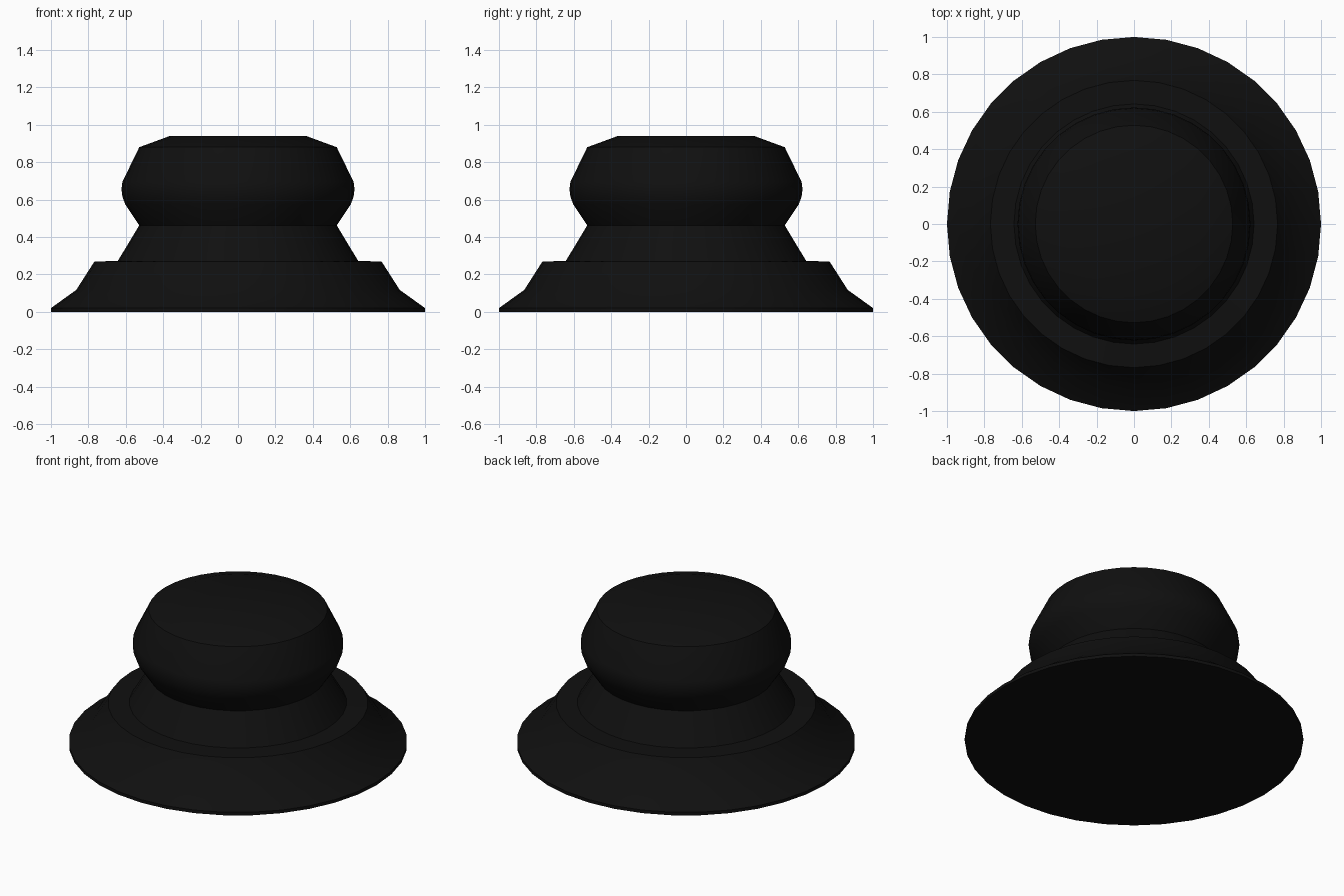
import bpy, bmesh, math

if "Cube" in bpy.data.objects:
    bpy.data.objects.remove(bpy.data.objects["Cube"])

SIDES = 36

# Half profile of the knob (radius, height), from base to top
PROFILE = [
    (1.0, 0.0), (1.0, 0.02), (0.865, 0.117), (0.768, 0.268),
    (0.642, 0.273), (0.528, 0.462), (0.603, 0.575), (0.618, 0.615),
    (0.623, 0.655), (0.618, 0.695), (0.528, 0.88), (0.362, 0.941),
]


def lathe(name, profile):
    bm = bmesh.new()
    rings = []
    for r, z in profile:
        rings.append([bm.verts.new((r * math.cos(2 * math.pi * i / SIDES),
                                    r * math.sin(2 * math.pi * i / SIDES), z))
                      for i in range(SIDES)])
    # Side walls
    for a, b in zip(rings, rings[1:]):
        for i in range(SIDES):
            j = (i + 1) % SIDES
            bm.faces.new((a[i], a[j], b[j], b[i]))
    # Closed underside and top
    bm.faces.new(rings[0][::-1])
    bm.faces.new(rings[-1])
    mesh = bpy.data.meshes.new(name)
    bm.to_mesh(mesh)
    bm.free()
    obj = bpy.data.objects.new(name, mesh)
    bpy.context.collection.objects.link(obj)
    return obj


# Turned knob with flared base
knob = lathe("knob", PROFILE)
black = bpy.data.materials.new("black")
black.diffuse_color = (0.005, 0.005, 0.005, 1)
black.use_nodes = True
black.node_tree.nodes["Principled BSDF"].inputs["Base Color"].default_value = black.diffuse_color
knob.data.materials.append(black)

bpy.context.view_layer.objects.active = knob
knob.select_set(True)
bpy.ops.object.shade_smooth_by_angle(angle=math.radians(30))
